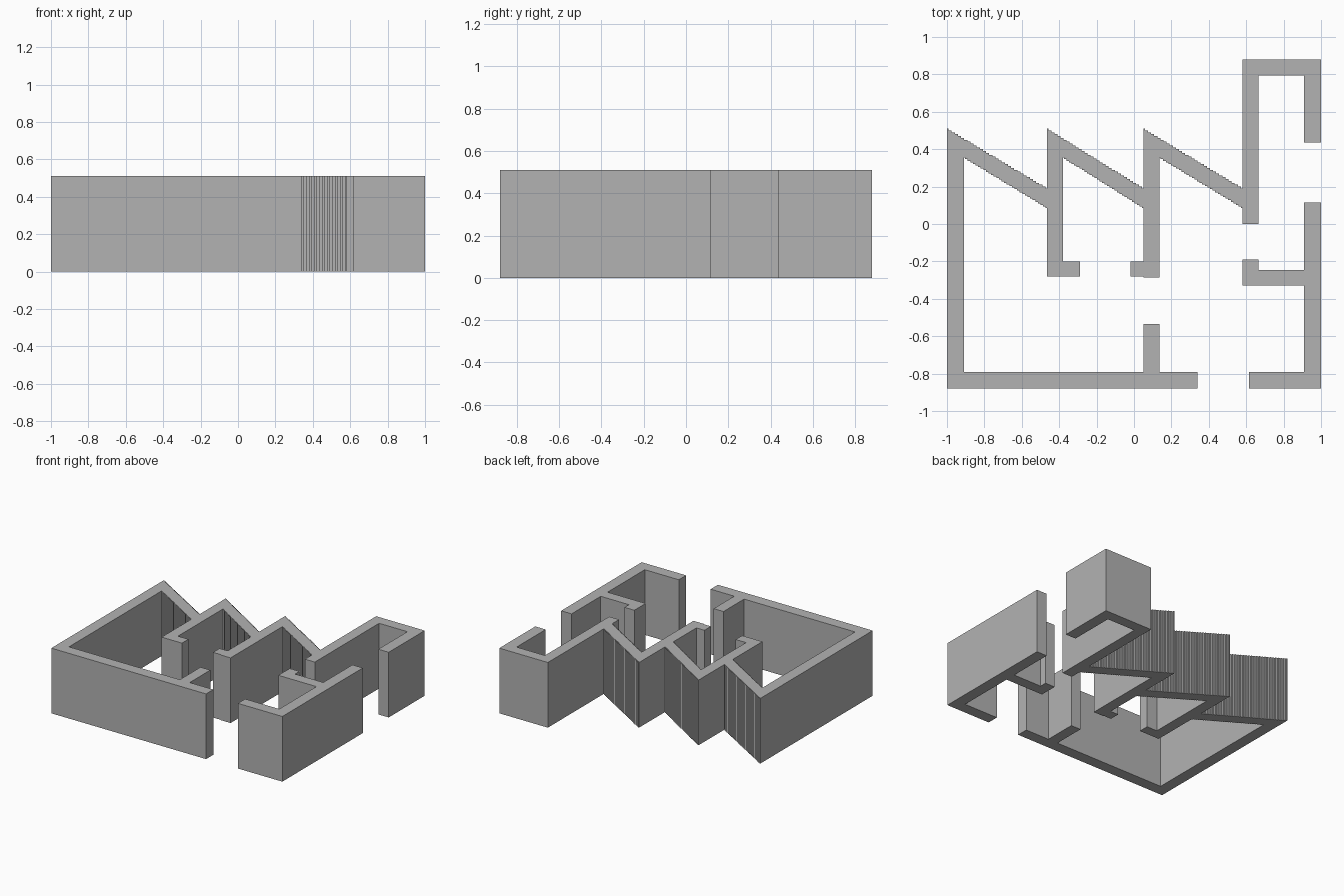
import bpy
import bmesh

cube = bpy.data.objects.get("Cube")
if cube:
    bpy.data.objects.remove(cube, do_unlink=True)

HEIGHT = 0.51

gray = bpy.data.materials.new("wall gray")
gray.use_nodes = True
gray.diffuse_color = (0.45, 0.45, 0.45, 1)
gray.node_tree.nodes["Principled BSDF"].inputs["Base Color"].default_value = gray.diffuse_color


def stairs(start, end, steps=32):
    """Finely stepped diagonal from start to end, centred on the straight line."""
    (x0, y0), (x1, y1) = start, end
    dx, dy = (x1 - x0) / steps, (y1 - y0) / steps
    points = [start]
    for i in range(steps):
        x = x0 + dx * (i + 0.5)
        points += [(x, y0 + dy * i), (x, y0 + dy * (i + 1))]
    return points + [end]


def extrude_plan(name, outline):
    """Raise a floor plan outline into a solid wall."""
    bm = bmesh.new()
    base = bm.faces.new([bm.verts.new((x, y, 0)) for x, y in outline])
    result = bmesh.ops.extrude_face_region(bm, geom=[base], use_keep_orig=True)
    top = [v for v in result["geom"] if isinstance(v, bmesh.types.BMVert)]
    bmesh.ops.translate(bm, verts=top, vec=(0, 0, HEIGHT))
    bmesh.ops.recalc_face_normals(bm, faces=bm.faces)
    mesh = bpy.data.meshes.new(name)
    bm.to_mesh(mesh)
    bm.free()
    mesh.materials.append(gray)
    obj = bpy.data.objects.new(name, mesh)
    bpy.context.collection.objects.link(obj)
    return obj


# Main wall: front run with its stub, then the left corner
main = [(-1, -.88), (.34, -.88), (.34, -.79), (.135, -.79), (.135, -.535),
        (.05, -.535), (.05, -.79), (-.91, -.79)]
# Inner side of the three sawtooth bays, with the partition feet
main += stairs((-.91, .355), (-.465, .085))
main += [(-.465, -.28), (-.29, -.28), (-.29, -.2), (-.38, -.2)]
main += stairs((-.38, .355), (.05, .085))
main += [(.05, -.2), (-.02, -.2), (-.02, -.28), (.05, -.28), (.05, -.285), (.135, -.285)]
main += stairs((.135, .355), (.58, .085))
# Hooked back room
main += [(.58, 0), (.665, 0), (.665, .795), (.91, .795), (.91, .435),
         (1, .435), (1, .88), (.58, .88)]
# Outer side of the sawtooth bays
for right, left in ((.58, .05), (.05, -.465), (-.465, -1)):
    main += stairs((right, .19), (left, .51))
extrude_plan("main_wall", main)

# Separate corner wall with its inner partition
extrude_plan("corner_wall", [
    (.615, -.88), (1, -.88), (1, .115), (.91, .115), (.91, -.245), (.665, -.245),
    (.665, -.19), (.58, -.19), (.58, -.33), (.91, -.33), (.91, -.79), (.615, -.79)])
